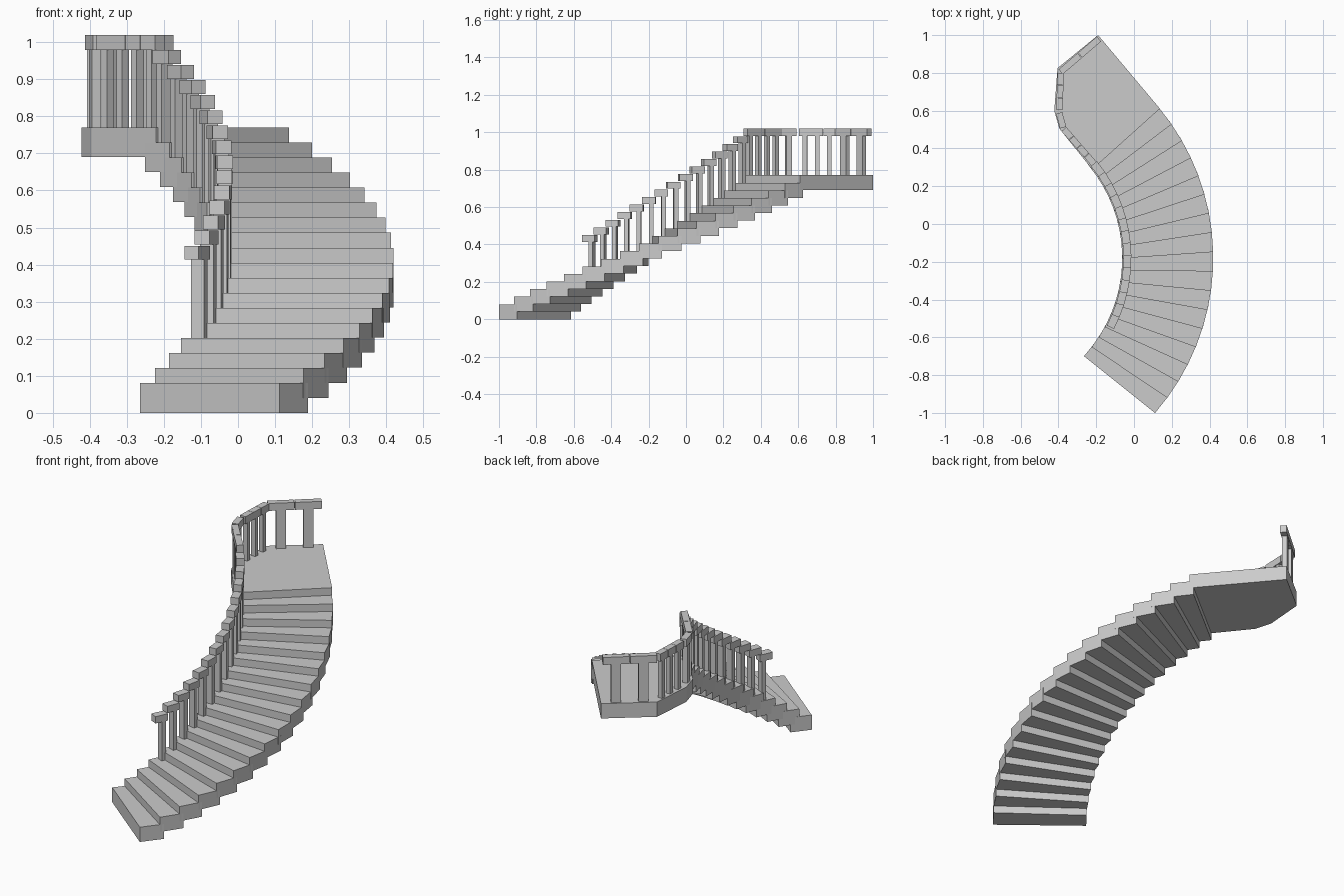
import bpy, bmesh, math
from mathutils import Vector

if "Cube" in bpy.data.objects:
    bpy.data.objects.remove(bpy.data.objects["Cube"])

CX, CY = -0.826, -0.18        # centre of the stair's curve
STEPS, TURN, RISE, THICK = 17, 4.74, 0.0406, 0.08
RAIL_R, RAIL_W, RAIL_H, RAIL_TOP = 0.791, 0.042, 0.037, 0.249

stone = bpy.data.materials.new("light grey")
stone.diffuse_color = (0.6, 0.6, 0.6, 1)
stone.use_nodes = True
stone.node_tree.nodes["Principled BSDF"].inputs["Base Color"].default_value = stone.diffuse_color


def polar(r, deg):
    a = math.radians(deg)
    return Vector((CX + r * math.cos(a), CY + r * math.sin(a)))


def prism(name, pts, z0, z1):
    """Vertical prism over a flat outline."""
    bm = bmesh.new()
    base = bm.faces.new([bm.verts.new((p[0], p[1], z0)) for p in pts])
    top = bmesh.ops.extrude_face_region(bm, geom=[base])["geom"]
    for v in top:
        if isinstance(v, bmesh.types.BMVert):
            v.co.z = z1
    bmesh.ops.recalc_face_normals(bm, faces=bm.faces)
    me = bpy.data.meshes.new(name)
    bm.to_mesh(me)
    bm.free()
    me.materials.append(stone)
    ob = bpy.data.objects.new(name, me)
    bpy.context.collection.objects.link(ob)
    return ob


def bar(name, a, b, width, z0, z1):
    """Box running from a to b in plan."""
    d = (b - a).normalized()
    n = Vector((-d.y, d.x)) * width / 2
    return prism(name, [a + n, a - n, b - n, b + n], z0, z1)


# Curved flight of overlapping steps
for k in range(STEPS):
    t = k * TURN
    outline = [polar(0.765, -42.8 + t), polar(1.246, -41.2 + t),
               polar(1.246, -35.5 + t), polar(0.765, -34.65 + t)]
    z = k * RISE
    prism("step", outline, z, z + THICK)

    # Stepped handrail with one baluster per step, from the fourth step up
    if k >= 3:
        s = -27.6 + (k - 3) * TURN
        top = z + THICK + RAIL_TOP
        bar("stair_rail", polar(RAIL_R, s), polar(RAIL_R, s + 5.2),
            RAIL_W, top - RAIL_H, top)
        bar("stair_baluster", polar(RAIL_R, s + 2.6), polar(RAIL_R, s + 4.3),
            0.038, z + THICK, top - RAIL_H)

# Landing
t = STEPS * TURN
floor = STEPS * RISE + THICK
prism("landing", [polar(0.765, -42.8 + t), polar(1.246, -41.2 + t), (-0.19, 1.0),
                  (-0.405, 0.825), (-0.422, 0.6), (-0.395, 0.505)],
      floor - THICK, floor)

# Landing handrail: (start, end, number of pieces)
runs = [((-0.211, 0.318), (-0.372, 0.503), 4),
        ((-0.375, 0.51), (-0.397, 0.59), 1),
        ((-0.395, 0.605), (-0.388, 0.80), 3),
        ((-0.388, 0.806), (-0.182, 0.982), 2)]
top = floor + RAIL_TOP
for start, end, count in runs:
    a, b = Vector(start), Vector(end)
    for i in range(count):
        p, q = a.lerp(b, i / count), a.lerp(b, (i + 0.97) / count)
        bar("landing_rail", p, q, 0.034, top - 0.04, top)
        mid, half = (p + q) / 2, (q - p) * 0.19
        bar("landing_baluster", mid - half, mid + half, 0.026, floor, top - 0.04)
